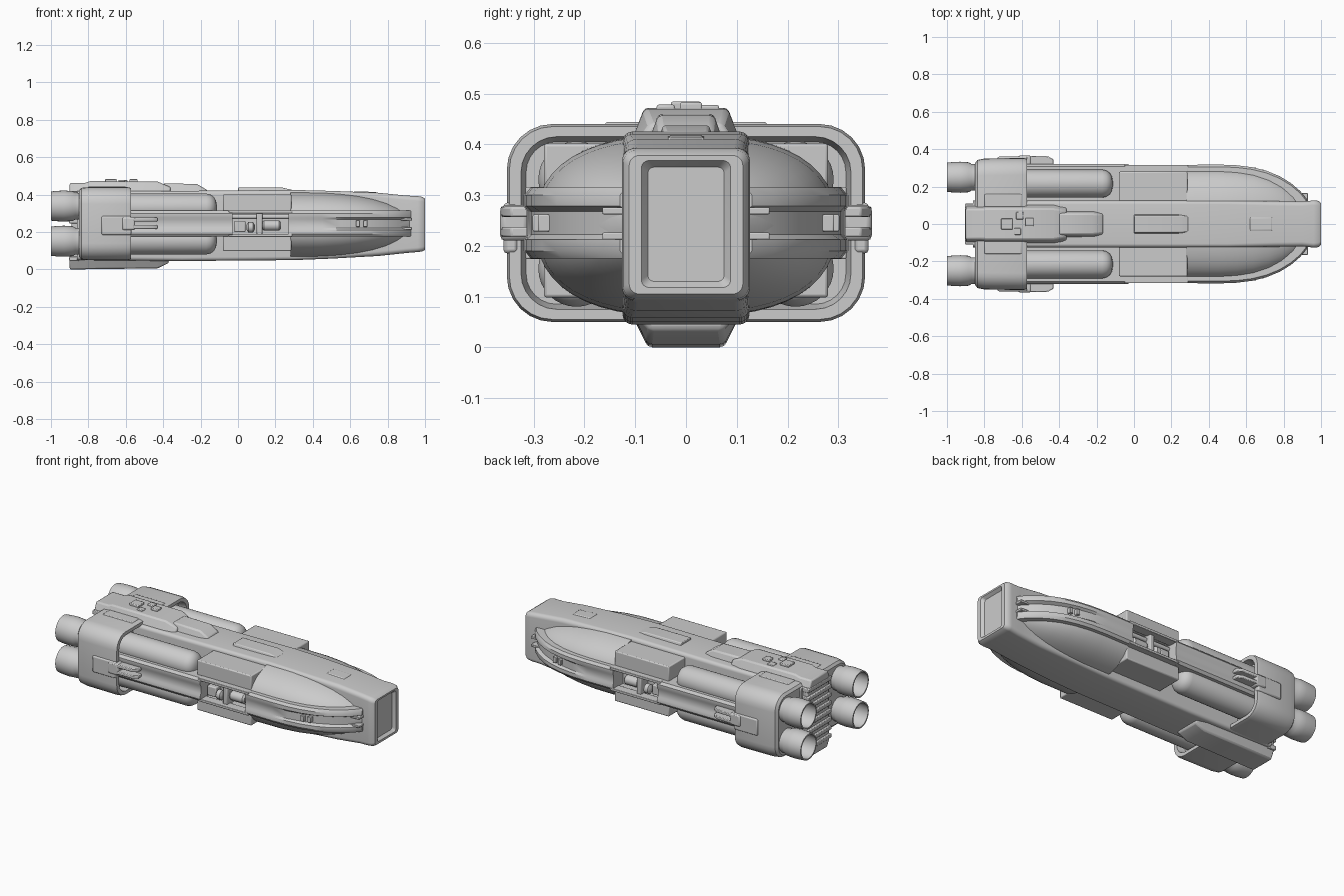
import bpy, bmesh
from math import cos, sin, pi, radians


def make(name, bm, bevel=0.0, angle=35):
    bmesh.ops.recalc_face_normals(bm, faces=bm.faces)
    me = bpy.data.meshes.new(name)
    bm.to_mesh(me)
    bm.free()
    me.shade_smooth()
    me.set_sharp_from_angle(angle=radians(angle))
    ob = bpy.data.objects.new(name, me)
    bpy.context.collection.objects.link(ob)
    if bevel:
        m = ob.modifiers.new("bevel", 'BEVEL')
        m.width, m.segments = bevel, 2
    return ob


def loft(name, rings, bevel=0.0, angle=35):
    """Skin a list of equal-length rings and cap both ends."""
    bm = bmesh.new()
    vs = [[bm.verts.new(p) for p in r] for r in rings]
    n = len(vs[0])
    for a, b in zip(vs, vs[1:]):
        for i in range(n):
            j = (i + 1) % n
            bm.faces.new((a[i], a[j], b[j], b[i]))
    bm.faces.new(vs[0])
    bm.faces.new(vs[-1][::-1])
    return make(name, bm, bevel, angle)


def rr(x, hy, z0, z1, r, cy=0.0, seg=6):
    """Rounded rectangle ring across the ship at x."""
    pts = []
    corners = ((hy - r, z1 - r), (-hy + r, z1 - r), (-hy + r, z0 + r), (hy - r, z0 + r))
    for k, (y, z) in enumerate(corners):
        for i in range(seg + 1):
            a = pi / 2 * (k + i / seg)
            pts.append((x, cy + y + r * cos(a), z + r * sin(a)))
    return pts


def superellipse(x, hy, hz, n=2.5, zc=0.24, seg=48):
    pts = []
    for i in range(seg):
        c, s = cos(2 * pi * i / seg), sin(2 * pi * i / seg)
        f = lambda v: (1 if v >= 0 else -1) * abs(v) ** (2 / n)
        pts.append((x, hy * f(c), zc + hz * f(s)))
    return pts


def turned(name, profile, y, z, seg=32):
    """Round part along x from (x, radius) pairs."""
    return loft(name, [[(x, y + r * cos(2 * pi * i / seg), z + r * sin(2 * pi * i / seg))
                        for i in range(seg)] for x, r in profile])


def box(name, x0, x1, y0, y1, z0, z1, bevel=0.006):
    return loft(name, [[(x, y0, z0), (x, y1, z0), (x, y1, z1), (x, y0, z1)]
                       for x in (x0, x1)], bevel)


def trapezoid(name, stations, bevel=0.008):
    """Stations: x, base half-width, top half-width, base z, top z."""
    return loft(name, [[(x, -b, zb), (x, b, zb), (x, t, zt), (x, -t, zt)]
                       for x, b, t, zb, zt in stations], bevel)


# central spine ending in the recessed nose block
spine = [(-0.86, .125, .05, .42, .02), (-.3, .125, .045, .42, .02), (.3, .125, .05, .425, .02),
         (.5, .125, .058, .42, .02), (.75, .122, .072, .41, .025), (.9, .12, .088, .395, .025),
         (.96, .126, .093, .392, .025), (.985, .124, .096, .388, .025), (1.0, .112, .105, .378, .02),
         (1.0, .088, .118, .368, .015), (.982, .075, .13, .355, .012)]
loft("spine_and_nose", [rr(*s) for s in spine])

# rounded forward hull
hull = [(.28, .295, .18), (.45, .296, .178), (.55, .291, .171), (.64, .278, .16), (.72, .255, .145),
        (.79, .222, .126), (.85, .183, .102), (.89, .15, .08), (.93, .11, .05)]
loft("forward_hull", [superellipse(*s) for s in hull])


# grooved side bands
def band_ring(x, y, g):
    half = [(y - .012, .175), (y, .19), (y, .212), (y - g, .222), (y - g, .268),
            (y, .278), (y, .3), (y - .012, .315)]
    return [(x, p, z) for p, z in half] + [(x, -p, z) for p, z in reversed(half)]


plan = [(.27, .316, .004), (.45, .318, .006), (.55, .314, .01), (.63, .304, .016), (.71, .284, .02),
        (.78, .255, .024), (.84, .218, .026), (.89, .175, .026), (.925, .13, .02)]
loft("forward_band", [band_ring(*p) for p in plan])
loft("rear_band", [band_ring(x, .32, .006) for x in (-.6, -.03)])

# midship boxes, top and bottom, with the side bay between them
box("upper_midship_box", -.08, .285, -.28, .28, .305, .402)
box("lower_midship_box", -.08, .285, -.28, .28, .098, .185)
box("midship_core", -.08, .285, -.22, .22, .17, .32)
for s in (-1, 1):
    box("bay_top_rail", -.05, .29, s * .26, s * .316, .3, .316, .003)
    box("bay_bottom_rail", -.05, .29, s * .26, s * .316, .174, .19, .003)
    # machinery inside the bay
    box("bay_pillar", .1, .13, s * .2, s * .29, .18, .31)
    box("bay_block", -.02, .04, s * .2, s * .27, .2, .26)
    turned("bay_drum", [(.13, .02), (.14, .028), (.22, .028), (.23, .018)], s * .25, .235, 16)
    turned("bay_pipe", [(-.04, .013), (.28, .013)], s * .25, .282, 12)
    turned("bay_ball", [(.045, .012), (.055, .028), (.08, .028), (.09, .012)], s * .265, .225, 16)
    # hull side windows
    for x in (.63, .67):
        box("side_window", x, x + .022, s * .26, s * (.302 - (x - .63) * .25), .228, .262, .003)
    # nose side guides
    for z in (.212, .262):
        box("nose_guide", .86, .93, s * .1, s * .165, z, z + .014, .003)

# four tanks and four nozzles
tank = [(-.7, .075), (-.17, .075), (-.148, .07), (-.13, .058), (-.118, .038), (-.113, .012)]
nozzle = [(-.84, .07), (-.87, .072), (-.885, .08), (-.93, .083), (-.97, .081), (-1.0, .078),
          (-1.0, .07), (-.95, .072), (-.88, .05), (-.87, .02)]
for s in (-1, 1):
    for up in (-1, 1):
        turned("tank", tank, s * .216, .243 + up * .088)
        turned("engine_nozzle", nozzle, s * .25, .245 + up * .094)

# rear engine housing with a hollow front lip
housing = [(-.85, .325, .068, .422, .07), (-.838, .342, .054, .436, .085), (-.8, .35, .05, .44, .09),
           (-.59, .353, .05, .44, .09), (-.572, .348, .055, .435, .085), (-.572, .325, .075, .415, .07),
           (-.62, .315, .085, .405, .06)]
loft("engine_housing", [rr(*h) for h in housing])
for s in (-1, 1):
    box("housing_side_panel", -.73, -.57, s * .33, s * .36, .185, .285, .008)
    box("fin_base", -.62, -.55, s * .31, s * .366, .21, .28, .01)
    # pronged fins
    for z in (.217, .257):
        loft("fin_prong", [[(x, s * .3, z), (x, s * y, z), (x, s * y, z + .02), (x, s * .3, z + .02)]
                           for x, y in ((-.6, .366), (-.46, .362), (-.43, .345))], .004)

# dorsal ridge
trapezoid("dorsal_ridge", [(-.9, .105, .08, .4, .462), (-.82, .105, .08, .4, .462),
                           (-.79, .11, .082, .4, .472), (-.43, .11, .082, .4, .47),
                           (-.36, .1, .07, .4, .44)])
trapezoid("dorsal_step", [(-.4, .075, .055, .4, .46), (-.22, .075, .055, .4, .457),
                          (-.165, .065, .05, .4, .425)])
trapezoid("deck_plate", [(0, .055, .045, .41, .437), (.24, .055, .045, .41, .437),
                         (.29, .05, .04, .41, .425)], .004)
trapezoid("bow_hatch", [(.62, .05, .035, .38, .418), (.74, .05, .035, .38, .414)], .006)
for x, y, w in ((-.71, 0, .03), (-.64, -.04, .018), (-.63, .045, .02), (-.58, .01, .022)):
    box("dorsal_equipment", x, x + w * 2, y - w, y + w, .46, .484 - abs(y) * .15, .004)

# shoulder plates where the housing meets the ridge
for s in (-1, 1):
    box("shoulder_plate", -.8, -.6, s * .09, s * .16, .41, .444)

# ventral keel
trapezoid("ventral_keel", [(-.9, .11, .075, .07, 0), (-.43, .11, .075, .07, .006),
                           (-.37, .11, .07, .07, .035)])

# stern block and slats
box("stern_block", -.89, -.8, -.105, .105, .05, .42)
for i in range(8):
    z = .045 + i * .05
    box("stern_slat", -.903, -.85, -.11, .11, z, z + .025, .004)
